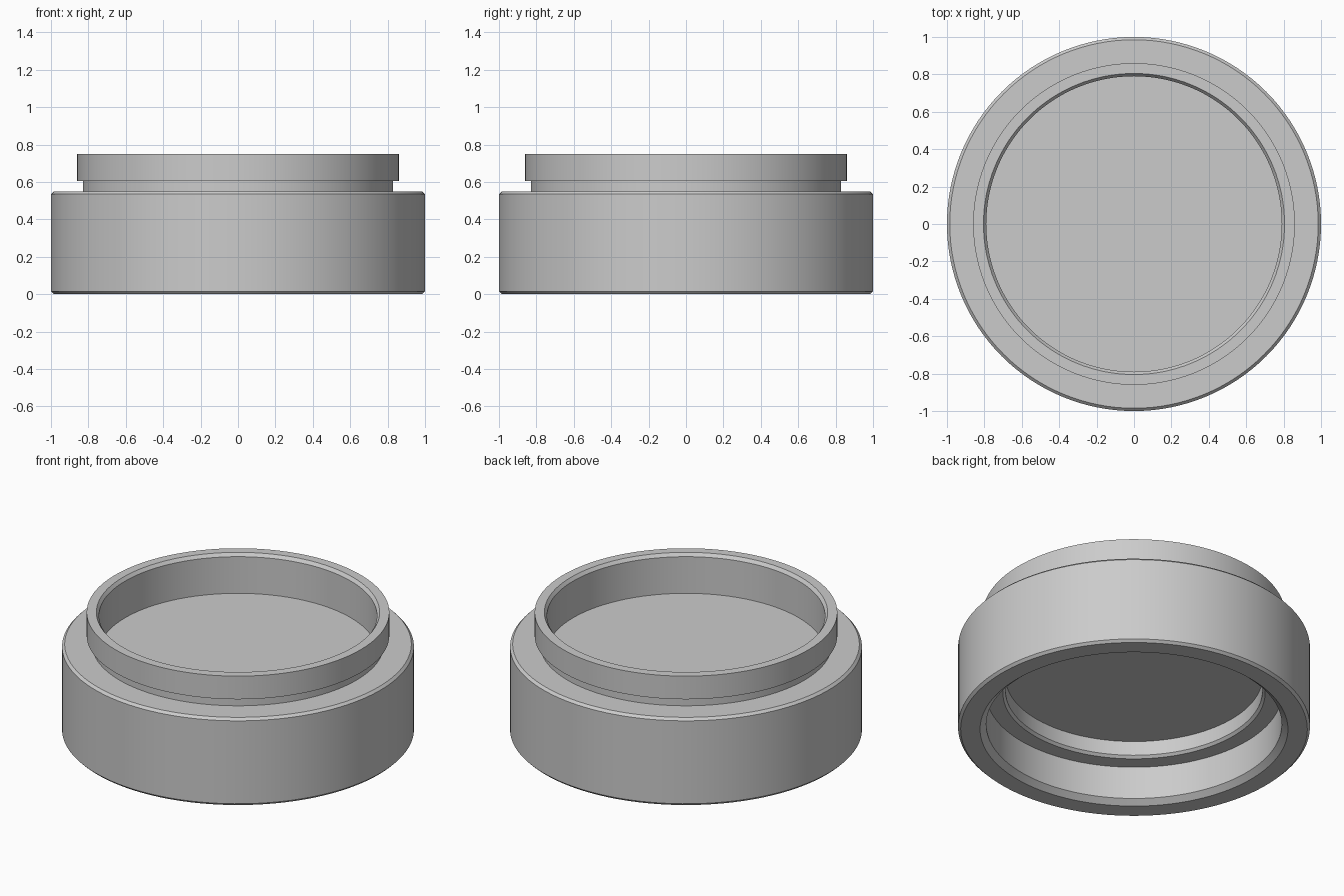
import bpy
import bmesh
from math import cos, sin, tau, radians

cube = bpy.data.objects.get("Cube")
if cube:
    bpy.data.objects.remove(cube, do_unlink=True)

SEGMENTS = 128

grey = bpy.data.materials.new("plain_grey")
grey.use_nodes = True
colour = (0.6, 0.6, 0.6, 1)
grey.diffuse_color = colour
grey.node_tree.nodes["Principled BSDF"].inputs["Base Color"].default_value = colour


def add_object(name, bm):
    bmesh.ops.recalc_face_normals(bm, faces=bm.faces)
    mesh = bpy.data.meshes.new(name)
    bm.to_mesh(mesh)
    bm.free()
    mesh.materials.append(grey)
    obj = bpy.data.objects.new(name, mesh)
    bpy.context.collection.objects.link(obj)
    bpy.ops.object.select_all(action="DESELECT")
    obj.select_set(True)
    bpy.context.view_layer.objects.active = obj
    bpy.ops.object.shade_smooth_by_angle(angle=radians(25))
    return obj


def lathe(name, profile):
    """Turn an open (radius, height) profile whose ends are capped by flat discs."""
    bm = bmesh.new()
    rings = [[bm.verts.new((r * cos(tau * i / SEGMENTS), r * sin(tau * i / SEGMENTS), z))
              for i in range(SEGMENTS)] for r, z in profile]
    for low, high in zip(rings, rings[1:]):
        for i in range(SEGMENTS):
            j = (i + 1) % SEGMENTS
            bm.faces.new((low[i], low[j], high[j], high[i]))
    bm.faces.new(rings[0])
    bm.faces.new(rings[-1])
    return add_object(name, bm)


# Turned body: underside recess, outer wall, neck, rim, then the upper well
lathe("cap_body", [
    (0.73, 0.34), (0.73, 0.25), (0.745, 0.235), (0.84, 0.235),
    (0.84, 0.03), (0.875, 0), (0.985, 0),
    (1, 0.015), (1, 0.535), (0.985, 0.55),
    (0.83, 0.55), (0.83, 0.605), (0.86, 0.605), (0.86, 0.75),
    (0.805, 0.75), (0.79, 0.73), (0.79, 0.5),
])

# Small stop tab on the inner ledge
bm = bmesh.new()
bmesh.ops.create_cube(bm, size=1)
bmesh.ops.scale(bm, vec=(0.11, 0.03, 0.06), verts=bm.verts)
bmesh.ops.translate(bm, vec=(0.725, -0.045, 0.215), verts=bm.verts)
add_object("stop_tab", bm)
